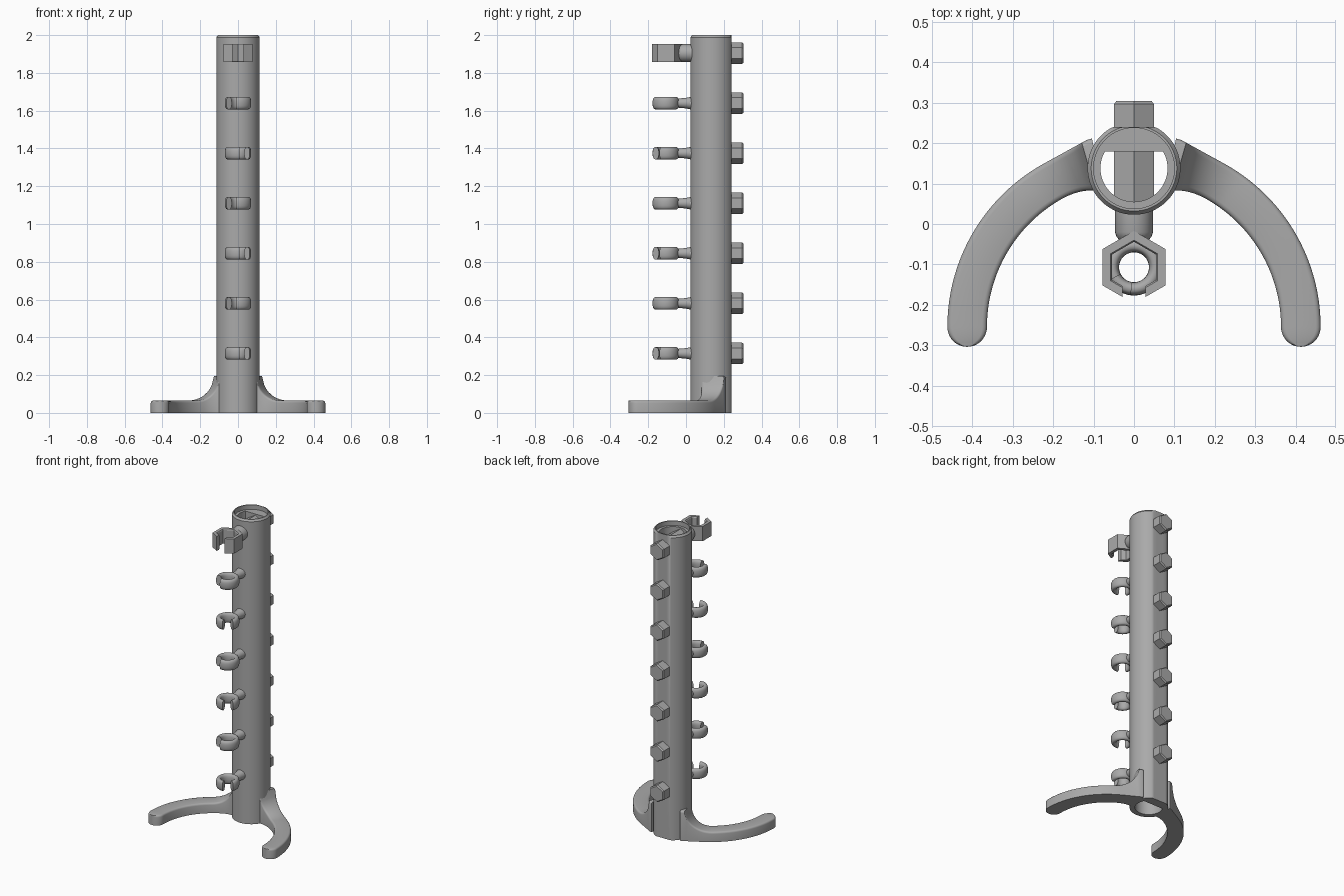
import bpy, bmesh, math
from math import sin, cos, pi, sqrt, radians

cube = bpy.data.objects.get("Cube")
if cube:
    bpy.data.objects.remove(cube)

GREY = (0.4, 0.4, 0.4, 1.0)
mat = bpy.data.materials.new("plain grey")
mat.use_nodes = True
mat.diffuse_color = GREY
mat.node_tree.nodes["Principled BSDF"].inputs["Base Color"].default_value = GREY


def loft(name, loops, cyclic=False, smooth=True):
    """Skin a list of equal-length loops; cap both ends unless cyclic."""
    bm = bmesh.new()
    rows = [[bm.verts.new(p) for p in loop] for loop in loops]
    n = len(rows[0])
    pairs = list(zip(rows, rows[1:]))
    if cyclic:
        pairs.append((rows[-1], rows[0]))
    for a, b in pairs:
        for i in range(n):
            j = (i + 1) % n
            bm.faces.new((a[i], a[j], b[j], b[i]))
    if not cyclic:
        bm.faces.new(rows[0])
        bm.faces.new(rows[-1])
    bmesh.ops.recalc_face_normals(bm, faces=bm.faces)
    mesh = bpy.data.meshes.new(name)
    bm.to_mesh(mesh)
    bm.free()
    mesh.materials.append(mat)
    obj = bpy.data.objects.new(name, mesh)
    bpy.context.collection.objects.link(obj)
    if smooth:
        bpy.ops.object.select_all(action="DESELECT")
        obj.select_set(True)
        bpy.context.view_layer.objects.active = obj
        bpy.ops.object.shade_smooth_by_angle(angle=radians(35))
    return obj


# Hollow column, flat along the back inside and out
COL_Y = 0.138


def column_loop(r, z, flat):
    return [(r * cos(a), min(COL_Y + r * sin(a), flat), z)
            for a in (2 * pi * i / 96 for i in range(96))]


loft("column", [column_loop(*s) for s in (
    (0.115, 0, 0.24), (0.115, 1.988, 0.24), (0.106, 2, 0.24), (0.1, 2, 0.24),
    (0.1, 1.97, 0.24), (0.083, 1.97, 0.18), (0.083, 0, 0.18))], cyclic=True)

# Curved legs that flare up into the column
ARC_R, ARC_Y, HALF, THICK, FILLET = 0.413, -0.255, 0.049, 0.065, 0.13


def leg_section(x, y, nx, ny, half, top):
    """Upright section with rounded top edges, across direction (nx, ny)."""
    r = min(0.012, half * 0.5)
    side = [(half, 0)] + [(half - r + r * cos(a), top - r + r * sin(a))
                          for a in (0, pi / 6, pi / 3, pi / 2)]
    pts = side + [(-w, z) for w, z in reversed(side)]
    return [(x + w * nx, y + w * ny, z) for w, z in pts]


def leg(name, sign):
    loops = []
    start = math.acos(0.09 / ARC_R)
    for i in range(49):
        a = start * (1 - i / 48)
        x, y = ARC_R * cos(a), ARC_Y + ARC_R * sin(a)
        d = min(max(0.115 + FILLET - x, 0), FILLET)
        top = THICK + FILLET - sqrt(FILLET ** 2 - d ** 2)
        flare = min(max((0.2 - x) / 0.1, 0), 1)
        loops.append(leg_section(x, y, cos(a), sin(a), HALF + 0.016 * flare ** 2, top))
    # rounded toe
    for i in range(1, 13):
        t = pi / 2 * i / 12.2
        loops.append(leg_section(ARC_R, ARC_Y - HALF * sin(t), 1, 0, HALF * cos(t), THICK))
    loft(name, [[(sign * x, y, z) for x, y, z in lp] for lp in loops])


leg("left_leg", 1)
leg("right_leg", -1)

HOOK_Y = -0.107


# Parts running front to back
def along_y(name, z, profile, sides, smooth=True):
    loft(name, [[(r * sin(2 * pi * i / sides), y, z + r * cos(2 * pi * i / sides))
                 for i in range(sides)] for y, r in profile], smooth=smooth)


def hex_peg(name, z):
    along_y(name, z, ((0.045, 0.057), (0.297, 0.057), (0.305, 0.05)), 6, False)


# Open round hook with its gap turned to one side
def round_hook(name, z, turn):
    loops = []
    for i in range(41):
        a = -pi / 2 + radians(turn + 27 + (360 - 54) * i / 40)
        loop = []
        for k in range(20):
            t = 2 * pi * k / 20
            c, s = cos(t), sin(t)
            r = 0.0535 + 0.0165 * math.copysign(abs(c) ** 0.8, c)
            h = 0.033 * math.copysign(abs(s) ** 0.8, s)
            loop.append((r * cos(a), HOOK_Y + r * sin(a), z + h))
        loops.append(loop)
    loft(name, loops)
    along_y(name + "_stem", z, ((-0.052, 0.024), (-0.03, 0.025), (0, 0.028), (0.03, 0.034)), 24)


# Six-sided clip with a front slot
def hex_clip(name, z):
    slot, half = 0.028, 0.048

    def outline(r):
        k = r * sqrt(3) / 2
        right = [(slot, -r + slot / sqrt(3)), (k, -r / 2), (k, r / 2)]
        return right + [(0, r)] + [(-x, y) for x, y in reversed(right)]

    loops = []
    for (ox, oy), (ix, iy), (cx, cy) in zip(outline(0.09), outline(0.063), outline(0.067)):
        loops.append([(ox, HOOK_Y + oy, z - half), (ox, HOOK_Y + oy, z + half),
                      (cx, HOOK_Y + cy, z + half), (ix, HOOK_Y + iy, z + half - 0.006),
                      (ix, HOOK_Y + iy, z - half + 0.006), (cx, HOOK_Y + cy, z - half)])
    loft(name, loops, smooth=False)
    along_y(name + "_stem", z, ((-0.04, 0.036), (-0.032, 0.043), (-0.02, 0.047), (0.036, 0.047)), 32)


TOP, STEP = 1.905, 0.265
hex_clip("top_clip", TOP)
hex_peg("peg_0", TOP)
for i in range(1, 7):
    z = TOP - STEP * i
    hex_peg(f"peg_{i}", z)
    round_hook(f"hook_{i}", z, 35 if i % 2 == 0 else -35)
